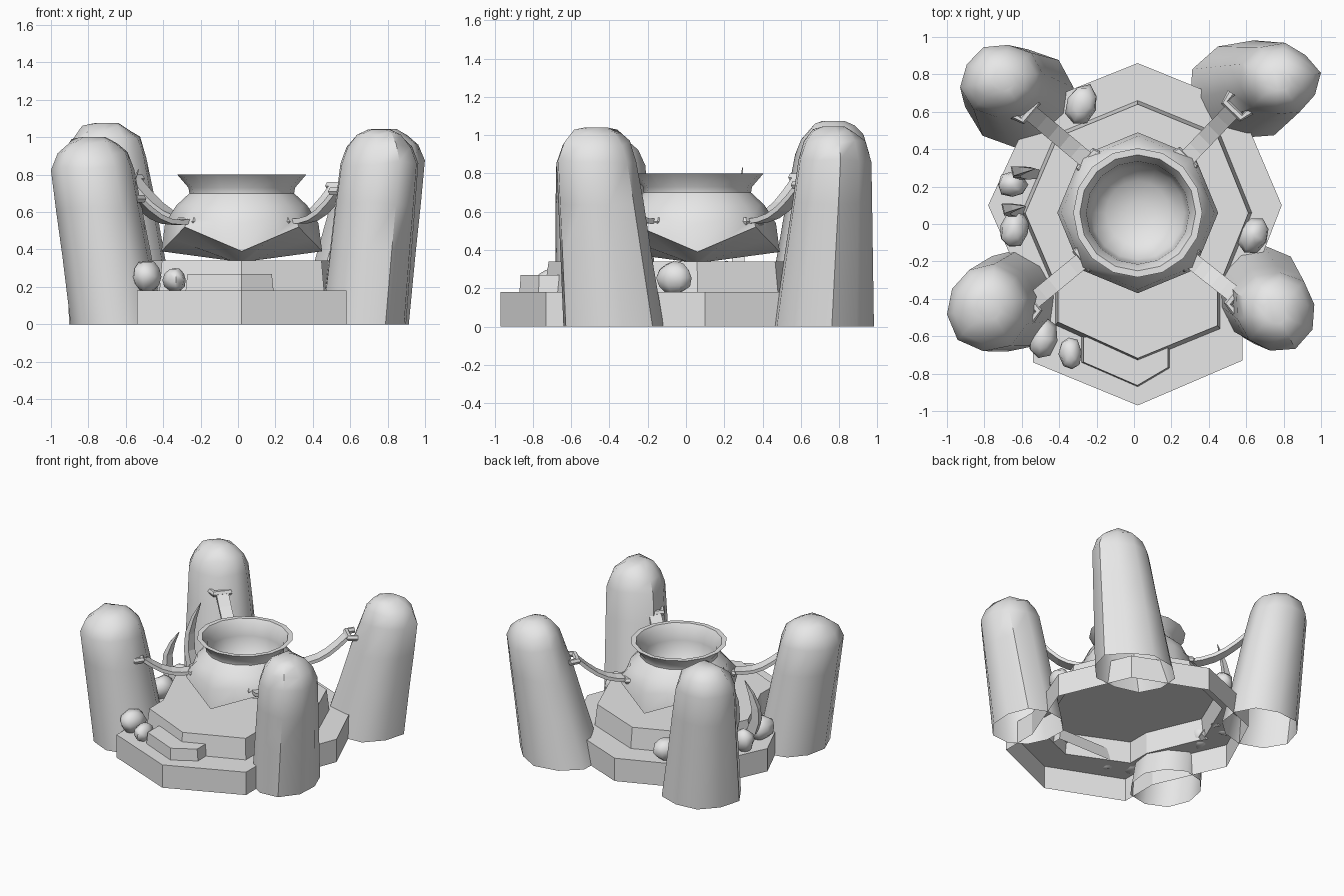
import bpy, bmesh, math, random
from mathutils import Vector

if "Cube" in bpy.data.objects:
    bpy.data.objects.remove(bpy.data.objects["Cube"])

random.seed(4)
stone = bpy.data.materials.new("light_grey")
stone.diffuse_color = (0.8, 0.8, 0.8, 1)
stone.use_nodes = True
stone.node_tree.nodes["Principled BSDF"].inputs["Base Color"].default_value = stone.diffuse_color


def finish(name, bm, angle):
    me = bpy.data.meshes.new(name)
    bm.to_mesh(me)
    bm.free()
    ob = bpy.data.objects.new(name, me)
    bpy.context.collection.objects.link(ob)
    me.materials.append(stone)
    bpy.ops.object.select_all(action='DESELECT')
    ob.select_set(True)
    bpy.context.view_layer.objects.active = ob
    if angle:
        bpy.ops.object.shade_smooth_by_angle(angle=math.radians(angle))
    return ob


def loft(name, rings, start=False, end=True, angle=0):
    """Skin a stack of rings that have equal point counts."""
    bm = bmesh.new()
    vs = [[bm.verts.new(p) for p in r] for r in rings]
    n = len(rings[0])
    for a, b in zip(vs, vs[1:]):
        for i in range(n):
            j = (i + 1) % n
            bm.faces.new((a[i], a[j], b[j], b[i]))
    if start:
        bm.faces.new(vs[0][::-1])
    if end:
        bm.faces.new(vs[-1])
    return finish(name, bm, angle)


def sweep(name, pts, section, up=(0, 0, 1), scales=None, angle=0):
    """Carry a cross-section along a path."""
    pts = [Vector(p) for p in pts]
    rings = []
    for i, p in enumerate(pts):
        t = (pts[min(i + 1, len(pts) - 1)] - pts[max(i - 1, 0)]).normalized()
        u = t.cross(Vector(up)).normalized()
        v = t.cross(u)
        s = scales[i] if scales else 1
        rings.append([p + (u * a + v * b) * s for a, b in section])
    return loft(name, rings, True, True, angle)


def at(outline, z, s=1.0, c=(0.02, 0.0)):
    return [(c[0] + (x - c[0]) * s, c[1] + (y - c[1]) * s, z) for x, y in outline]


# Two-tier platform, open underneath
lower = [(.02, .86), (-.53, .64), (-.78, .1), (-.54, -.44), (-.54, -.74),
         (.02, -.97), (.58, -.73), (.58, -.44), (.79, .1), (.56, .64)]
upper = [(.02, .66), (-.42, .48), (-.6, .06), (-.42, -.36), (-.42, -.54),
         (.02, -.74), (.46, -.56), (.46, -.36), (.63, .06), (.46, .48)]
loft("platform", [at(lower, 0), at(lower, .18), at(upper, .18), at(upper, .34, .97)])

# Front step
step = [(.19, -.6), (-.28, -.6), (-.28, -.74), (.02, -.87), (.19, -.77)]
loft("step", [at(step, .18), at(step, .27, .96, (-.04, -.7))])

# Cauldron: body with four low corners, flared rim, hollow bowl
CX, CY, N = .02, .06, 16


def circle(r, z):
    return [(CX + r * math.cos(2 * math.pi * i / N),
             CY + r * math.sin(2 * math.pi * i / N), z) for i in range(N)]


def belly(r, low, high):
    ring = []
    for i in range(N):
        a = 2 * math.pi * i / N
        rr = r * (math.cos(math.pi / 8) if i % 2 else 1)
        z = low if i % 4 == 0 else high if i % 4 == 2 else (low + high) / 2
        ring.append((CX + rr * math.cos(a), CY + rr * math.sin(a), z))
    return ring


loft("cauldron", [circle(.06, .34), belly(.43, .39, .52), belly(.41, .54, .57),
                  circle(.35, .635), circle(.28, .70), circle(.285, .73),
                  circle(.345, .80), circle(.31, .80), circle(.275, .74),
                  circle(.27, .68), circle(.25, .56), circle(.17, .49), circle(.06, .46)],
     True, True, 50)

# Standing stones leaning outward: foot centre, foot radii, head centre, head radii, height
stones = {
    "front_left": ((-.64, -.40), (.26, .27), (-.775, -.44), (.23, .23), 1.0),
    "front_right": ((.67, -.38), (.235, .27), (.755, -.47), (.215, .215), 1.04),
    "back_left": ((-.60, .68), (.29, .27), (-.70, .77), (.22, .20), 1.075),
    "back_right": ((.60, .71), (.30, .26), (.78, .77), (.21, .19), 1.045),
}
for key, (f, fr, h, hr, H) in stones.items():
    rings = []
    jit = [random.uniform(.94, 1.08) for _ in range(10)]
    for tz, k, s in ((0, 0, 1), (.35, .42, 1), (.62, .74, 1), (.83, 1, 1),
                     (.92, 1, .84), (.975, 1, .58), (1, 1, .3)):
        ring = []
        for i in range(10):
            a = 2 * math.pi * (i + .3) / 10
            p = [f[d] + (h[d] - f[d]) * k + (fr[d] + (hr[d] - fr[d]) * k) * s * jit[i] * t
                 for d, t in ((0, math.cos(a)), (1, math.sin(a)))]
            ring.append((p[0], p[1], tz * H + (random.uniform(-.015, .015) if 0 < tz < 1 else 0)))
        rings.append(ring)
    loft("standing_stone_" + key, rings, False, True, 45)

# Sagging straps with a bent link at each end
strap = [(-.045, -.013), (.045, -.013), (.045, .013), (-.045, .013)]
tube = [(.023 * math.cos(i * math.pi / 3), .023 * math.sin(i * math.pi / 3)) for i in range(6)]
spans = {
    "front_left": ((-.27, -.19, .55), (-.55, -.42, .67)),
    "front_right": ((.30, -.19, .55), (.54, -.38, .71)),
    "back_left": ((-.25, .34, .55), (-.56, .60, .78)),
    "back_right": ((.28, .35, .55), (.53, .61, .74)),
}
for key, (a, b) in spans.items():
    a, b = Vector(a), Vector(b)
    path = []
    for i in range(6):
        t = i / 5
        p = a.lerp(b, t)
        p.z -= .05 * math.sin(math.pi * t)
        path.append(p)
    sweep("strap_" + key, path, strap)
    d = Vector((b.x - a.x, b.y - a.y, 0)).normalized()
    s = Vector((-d.y, d.x, 0))
    for end, p, out in (("pot", a, -d), ("stone", b, d)):
        link = [p - s * .07 + out * .06, p - s * .06, p + s * .06, p + s * .07 + out * .06]
        sweep("link_%s_%s" % (end, key), link, tube, angle=40)

# Curved horns on the left ledge
horn = [(-.035, -.03), (.035, -.03), (.02, .03), (-.02, .03)]
for i, (x, y, z0, z1) in enumerate(((-.63, .08, .18, .66), (-.58, .28, .18, .83))):
    path = [(x + .05 - .10 * math.sin(math.pi * t), y + .03 * (t - .5), z0 + (z1 - z0) * t)
            for t in (0, .2, .4, .6, .8, 1)]
    sweep("horn_%d" % i, path, horn, (0, 1, 0), (.8, 1.1, 1, .85, .55, .06))

# Loose boulders: centre x, y, radii, turn
for i, (x, y, rx, ry, rz, turn) in enumerate((
        (-.49, -.61, .08, .11, .085, -.2), (-.34, -.69, .06, .09, .065, .1),
        (-.64, -.03, .08, .10, .085, -.3), (-.65, .21, .08, .07, .085, 0),
        (-.28, .64, .085, .11, .08, -.4), (.64, -.06, .08, .10, .085, -.5))):
    bm = bmesh.new()
    bmesh.ops.create_uvsphere(bm, u_segments=8, v_segments=6, radius=1)
    for v in bm.verts:
        k = random.uniform(.92, 1.08)
        v.co = Vector((v.co.x * rx, v.co.y * ry, v.co.z * rz)) * k
    ob = finish("boulder_%d" % i, bm, 60)
    ob.location = (x, y, .18 + rz * .88)
    ob.rotation_euler = (0, 0, turn)
